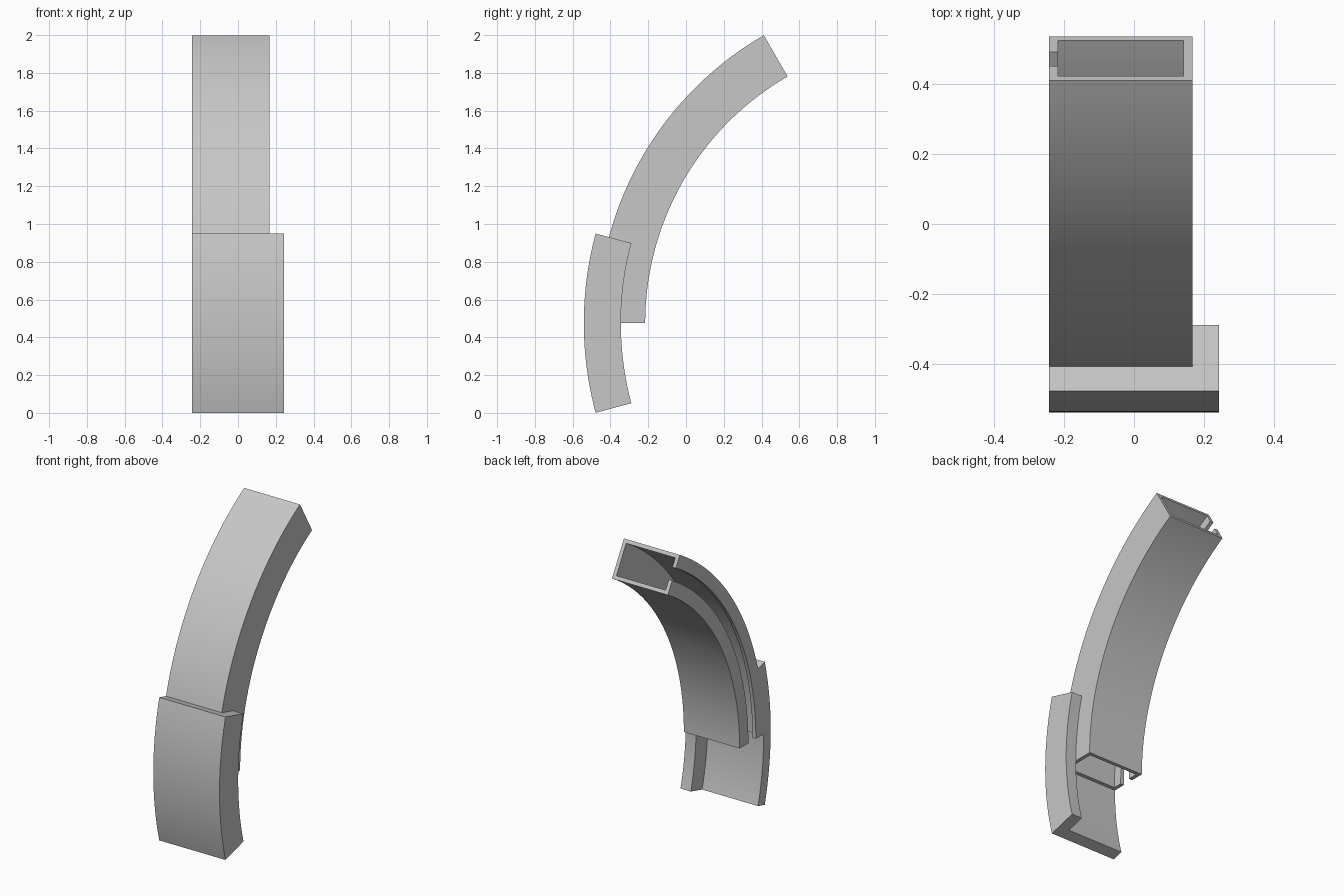
import bpy
import bmesh
from math import sin, cos, radians

cube = bpy.data.objects.get("Cube")
if cube:
    bpy.data.objects.remove(cube, do_unlink=True)

# Shared arc centre, side limits and radii
CENTRE_Y, CENTRE_Z = 1.292, 0.475
X_MIN, X_TUBE, X_MAX = -0.243, 0.167, 0.243
R_IN, R_OUT = 1.508, 1.76
WALL = 0.0245

grey = bpy.data.materials.new("light grey")
grey.use_nodes = True
grey.diffuse_color = (0.57, 0.57, 0.57, 1)
grey.node_tree.nodes["Principled BSDF"].inputs["Base Color"].default_value = grey.diffuse_color


def sweep(name, profile, start, end, steps):
    """Sweep a closed (x, radius) profile along an arc, angles in degrees."""
    bm = bmesh.new()
    rings = []
    for i in range(steps + 1):
        a = radians(start + (end - start) * i / steps)
        rings.append([bm.verts.new((x, CENTRE_Y - r * cos(a), CENTRE_Z + r * sin(a)))
                      for x, r in profile])
    n = len(profile)
    for low, high in zip(rings, rings[1:]):
        for j in range(n):
            k = (j + 1) % n
            bm.faces.new((low[j], low[k], high[k], high[j]))
    bm.faces.new(rings[0])
    bm.faces.new(rings[-1])
    bmesh.ops.recalc_face_normals(bm, faces=bm.faces)
    mesh = bpy.data.meshes.new(name)
    bm.to_mesh(mesh)
    bm.free()
    mesh.materials.append(grey)
    obj = bpy.data.objects.new(name, mesh)
    bpy.context.collection.objects.link(obj)
    bpy.ops.object.select_all(action="DESELECT")
    obj.select_set(True)
    bpy.context.view_layer.objects.active = obj
    bpy.ops.object.shade_smooth_by_angle(angle=radians(30))
    return obj


# Curved hollow rail with a slot along one side
slot_mid, slot_half = 1.638, 0.039
xi = X_MIN + WALL
rail = [
    (X_MIN, slot_mid + slot_half), (X_MIN, R_OUT), (X_TUBE, R_OUT),
    (X_TUBE, R_IN), (X_MIN, R_IN), (X_MIN, slot_mid - slot_half),
    (xi, slot_mid - slot_half), (xi, R_IN + WALL), (X_TUBE - WALL, R_IN + WALL),
    (X_TUBE - WALL, R_OUT - WALL), (xi, R_OUT - WALL), (xi, slot_mid + slot_half),
]
sweep("slotted_rail", rail, 0, 60, 48)

# L-shaped bracket wrapping the front and one side of the rail
bracket = [
    (X_MIN, 1.833), (X_MAX, 1.833), (X_MAX, 1.637),
    (X_TUBE, 1.637), (X_TUBE, R_OUT), (X_MIN, R_OUT),
]
sweep("corner_bracket", bracket, -15, 15, 24)
